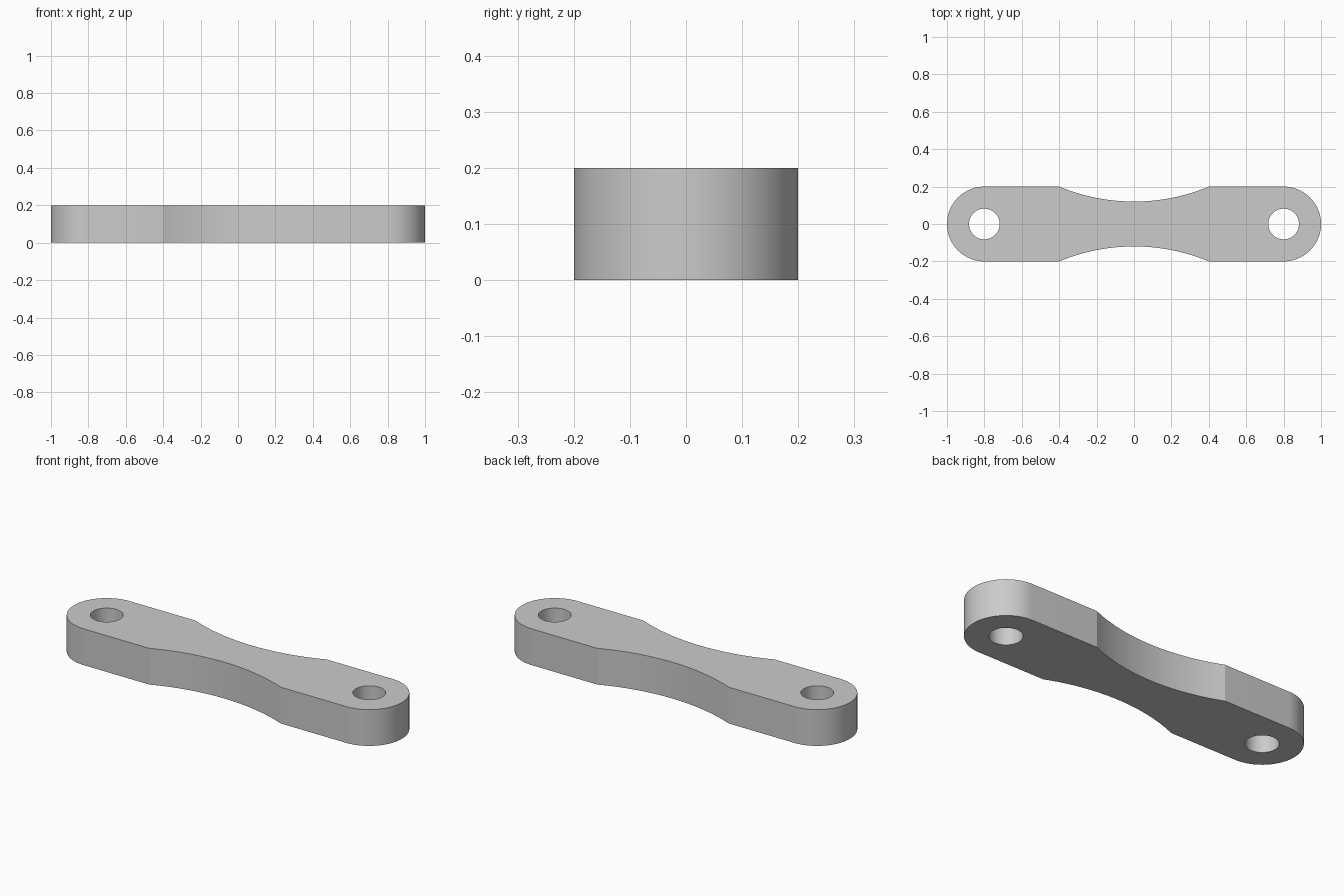
import bpy
import bmesh
from math import sin, cos, pi, asin, radians

cube = bpy.data.objects.get("Cube")
if cube:
    bpy.data.objects.remove(cube, do_unlink=True)

END_X, END_R, HOLE_R, THICK = 0.8, 0.2, 0.082, 0.2
WAIST_X, WAIST_Y = 0.4, 0.12
# Radius of the shallow arc that narrows the waist
DIP = END_R - WAIST_Y
WAIST_R = (WAIST_X ** 2 + DIP ** 2) / (2 * DIP)
HALF = asin(WAIST_X / WAIST_R)


def arc(cx, cy, r, start, end, n):
    steps = [start + (end - start) * i / n for i in range(n + 1)]
    return [(cx + r * cos(a), cy + r * sin(a)) for a in steps]


def add_loop(bm, points):
    verts = [bm.verts.new((x, y, THICK / 2)) for x, y in points]
    for i, v in enumerate(verts):
        bm.edges.new((verts[i - 1], v))


# Outline: rounded right end, upper waist, then the same turned half round
half = arc(END_X, 0, END_R, -pi / 2, pi / 2, 40)
half += arc(0, WAIST_Y + WAIST_R, WAIST_R, -pi / 2 + HALF, -pi / 2 - HALF, 32)
outline = half + [(-x, -y) for x, y in half]

# Flat link plate with a pin hole at each end
bm = bmesh.new()
add_loop(bm, outline)
for side in (-1, 1):
    add_loop(bm, arc(side * END_X, 0, HOLE_R, 0, 2 * pi, 48)[:-1])
bmesh.ops.triangle_fill(bm, edges=bm.edges[:], use_beauty=True, normal=(0, 0, 1))
for f in bm.faces:
    f.normal_update()
    if f.normal.z < 0:
        f.normal_flip()
mesh = bpy.data.meshes.new("link_plate")
bm.to_mesh(mesh)
bm.free()
link = bpy.data.objects.new("link_plate", mesh)
bpy.context.collection.objects.link(link)

# Thickness
solid = link.modifiers.new("thickness", 'SOLIDIFY')
solid.thickness = THICK
solid.offset = 0

# Grey finish
grey = bpy.data.materials.new("light_grey")
grey.use_nodes = True
colour = (0.6, 0.6, 0.6, 1)
grey.diffuse_color = colour
grey.node_tree.nodes["Principled BSDF"].inputs["Base Color"].default_value = colour
mesh.materials.append(grey)

# Bake the thickness, then smooth the curved walls only
bpy.ops.object.select_all(action='DESELECT')
link.select_set(True)
bpy.context.view_layer.objects.active = link
bpy.ops.object.convert(target='MESH')
bpy.ops.object.shade_smooth_by_angle(angle=radians(15))
